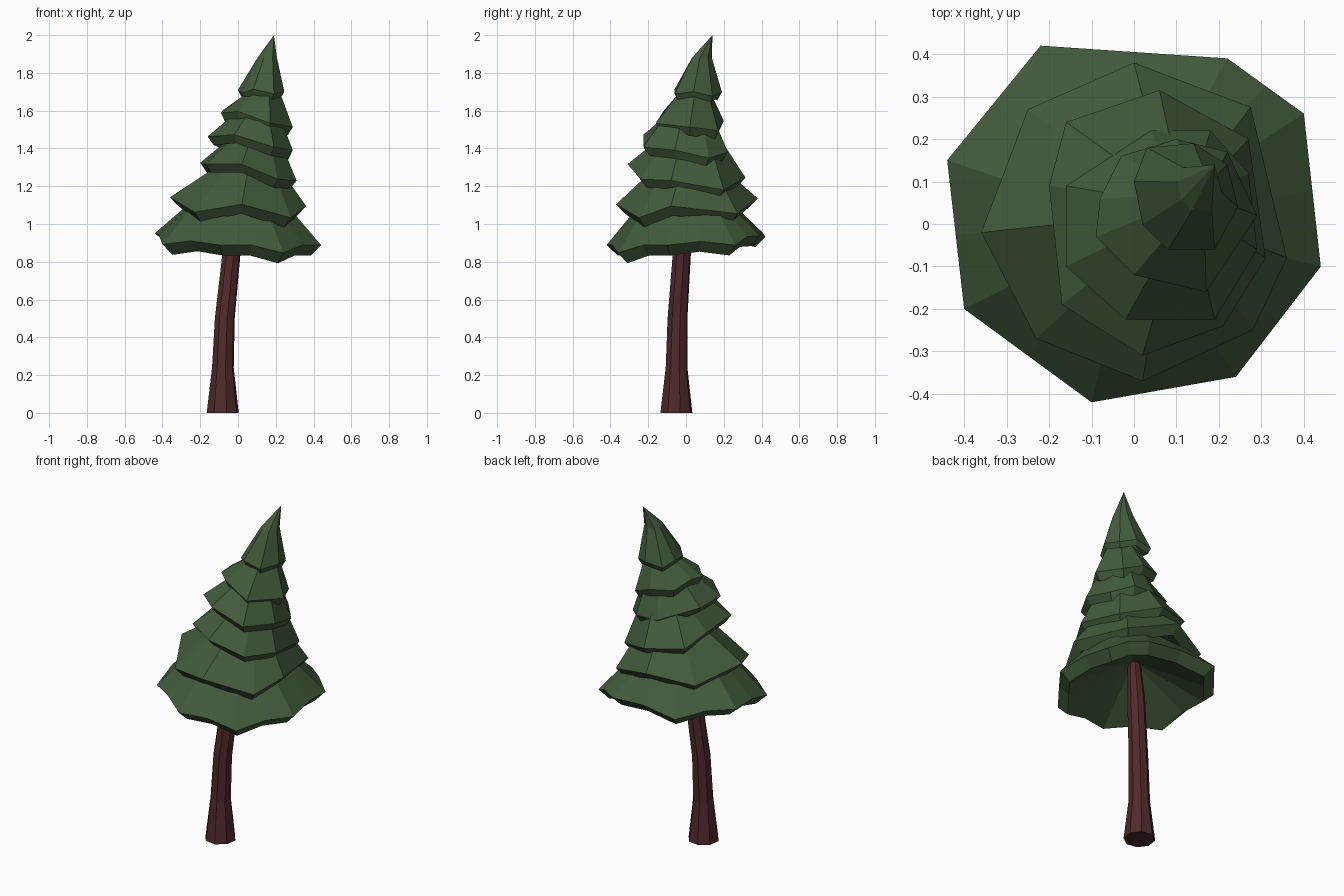
import bpy, bmesh, math
from mathutils import Vector

if "Cube" in bpy.data.objects:
    bpy.data.objects.remove(bpy.data.objects["Cube"])


def material(name, rgb):
    m = bpy.data.materials.new(name)
    m.diffuse_color = (*rgb, 1)
    m.use_nodes = True
    m.node_tree.nodes["Principled BSDF"].inputs["Base Color"].default_value = m.diffuse_color
    return m


GREEN = material("needles", (0.055, 0.105, 0.044))
BROWN = material("bark", (0.08, 0.022, 0.023))


def loft(name, rings, mat):
    """Skin a stack of equal-length rings; a one-point ring closes to a tip."""
    bm = bmesh.new()
    loops = [[bm.verts.new(p) for p in r] for r in rings]
    for a, b in zip(loops, loops[1:]):
        n = max(len(a), len(b))
        for i in range(n):
            j = (i + 1) % n
            if len(a) == 1:
                bm.faces.new((a[0], b[j], b[i]))
            elif len(b) == 1:
                bm.faces.new((a[i], a[j], b[0]))
            else:
                bm.faces.new((a[i], a[j], b[j], b[i]))
    for end in (loops[0], loops[-1]):
        if len(end) > 2:
            bm.faces.new(end)
    bmesh.ops.recalc_face_normals(bm, faces=bm.faces)
    me = bpy.data.meshes.new(name)
    bm.to_mesh(me)
    bm.free()
    me.materials.append(mat)
    ob = bpy.data.objects.new(name, me)
    bpy.context.collection.objects.link(ob)


# Trunk: leaning, flared at the foot (x, y, z, radius)
trunk = [(-.081, -.051, 0, .087), (-.08, -.05, .24, .059),
         (-.07, -.045, .5, .054), (-.033, -.021, .86, .049), (0, 0, 1.06, .035)]
loft("trunk", [[(x + r * math.cos(math.tau * (i + .3) / 8),
                 y + r * math.sin(math.tau * (i + .3) / 8), z) for i in range(8)]
               for x, y, z, r in trunk], BROWN)


def tier(name, outline, z0, tilt, zig, top, scale, lip, wave=0, tip=None):
    """Drooping skirt: crown ring, jagged rim, thick lip, hollow underside."""
    corners = [Vector((x, y, z0 + tilt[0] * x + tilt[1] * y + (zig if i % 2 == 0 else -zig)))
               for i, (x, y) in enumerate(outline)]
    rim = []
    for i, p in enumerate(corners):
        rim.append(p)
        if wave:    # raised point between two corners
            rim.append((p + corners[(i + 1) % 8]) / 2 + Vector((0, 0, wave)))
    mid = sum(rim, Vector()) / len(rim)
    top = Vector(top)
    crown = [top + Vector(((p.x - mid.x) * scale, (p.y - mid.y) * scale, 0)) for p in rim]
    under = [mid + Vector(((p.x - mid.x) * .87, (p.y - mid.y) * .87, p.z - mid.z - lip))
             for p in rim]
    hollow = [mid.lerp(top, .65)]
    loft(name, [[tip or top], crown, rim, under, hollow], GREEN)


# Foliage tiers, bottom to top; outlines run clockwise from the left
tier("foliage_tier_1", [(-.44, .15), (-.22, .42), (.22, .39), (.40, .26),
                        (.44, -.10), (.24, -.36), (-.10, -.42), (-.40, -.20)],
     .903, (-.05, .08), .015, (.01, .01, 1.13), .53, .055, wave=.02)
tier("foliage_tier_2", [(-.36, -.02), (-.25, .27), (0, .38), (.275, .275),
                        (.36, -.08), (.28, -.25), (.02, -.37), (-.23, -.27)],
     1.09, (-.06, .04), .03, (.05, .01, 1.29), .5, .05)
tier("foliage_tier_3", [(-.20, .09), (-.16, .24), (.06, .315), (.27, .20),
                        (.31, -.08), (.21, -.24), (.02, -.31), (-.17, -.19)],
     1.275, (-.22, -.1), .015, (.08, .02, 1.45), .52, .045)
tier("foliage_tier_4", [(-.16, .09), (.04, .22), (.18, .22), (.27, .12),
                        (.29, -.06), (.19, -.225), (-.02, -.225), (-.16, -.10)],
     1.43, (-.2, -.12), .012, (.10, .02, 1.57), .57, .045)
tier("foliage_tier_5", [(-.08, .06), (-.03, .16), (.10, .20), (.22, .17),
                        (.29, .02), (.17, -.16), (0, -.12), (-.09, -.03)],
     1.575, (-.25, -.08), .012, (.12, .055, 1.69), .48, .045)
tier("foliage_top", [(0, .10), (.03, .18), (.14, .19), (.22, .14),
                     (.245, .04), (.19, -.06), (.08, -.06), (.02, 0)],
     1.705, (-.05, -.05), .01, (.152, .085, 1.88), .42, .03, tip=(.19, .14, 2.0))
